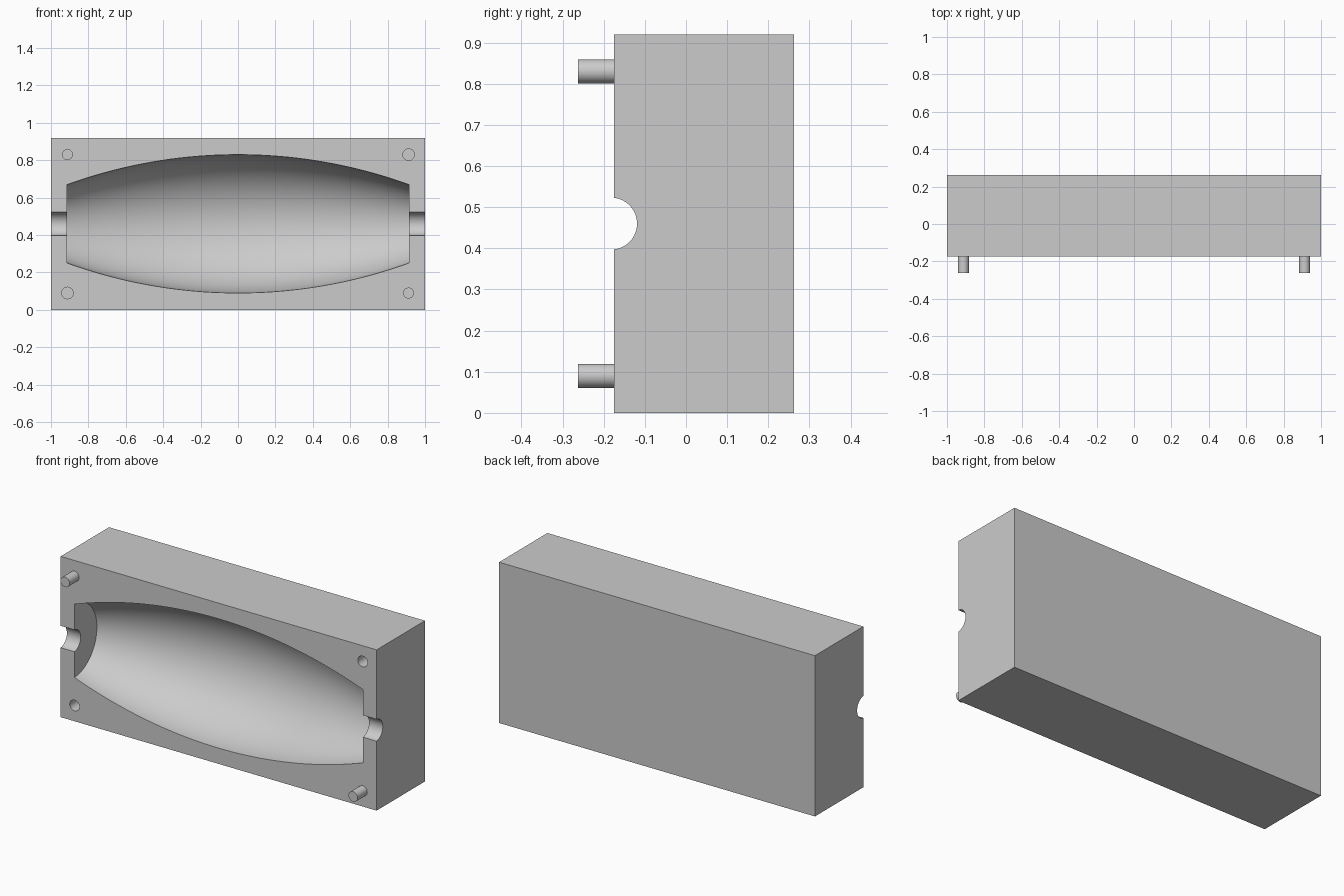
import bpy
import math
from mathutils import Matrix

if "Cube" in bpy.data.objects:
    bpy.data.objects.remove(bpy.data.objects["Cube"])

FRONT, BACK, HEIGHT = -0.175, 0.262, 0.92
MID_Z = HEIGHT / 2
AXIS_Y = FRONT - 0.007
PEG_X, PEG_Z = 0.912, 0.37

grey = bpy.data.materials.new("plain grey")
grey.use_nodes = True
colour = (0.6, 0.6, 0.6, 1)
grey.diffuse_color = colour
grey.node_tree.nodes["Principled BSDF"].inputs["Base Color"].default_value = colour


def lathe(name, profile, steps=96):
    """Revolve (x, radius) points around the long axis of the block."""
    verts = [(x, r * math.cos(math.tau * i / steps), r * math.sin(math.tau * i / steps))
             for x, r in profile for i in range(steps)]
    faces = [(k * steps + i, k * steps + (i + 1) % steps,
              (k + 1) * steps + (i + 1) % steps, (k + 1) * steps + i)
             for k in range(len(profile) - 1) for i in range(steps)]
    last = (len(profile) - 1) * steps
    faces += [tuple(reversed(range(steps))), tuple(range(last, last + steps))]
    mesh = bpy.data.meshes.new(name)
    mesh.from_pydata(verts, [], faces)
    mesh.transform(Matrix.Translation((0, AXIS_Y, MID_Z)))
    mesh.update()
    mesh.materials.append(grey)
    obj = bpy.data.objects.new(name, mesh)
    bpy.context.collection.objects.link(obj)
    return obj


def rod(name, x, z, radius, y0, y1):
    """Round bar running front to back."""
    bpy.ops.mesh.primitive_cylinder_add(
        vertices=40, radius=radius, depth=y1 - y0,
        location=(x, (y0 + y1) / 2, z), rotation=(math.pi / 2, 0, 0))
    obj = bpy.context.object
    obj.name = name
    obj.data.materials.append(grey)
    return obj


def smooth(obj):
    bpy.ops.object.select_all(action="DESELECT")
    obj.select_set(True)
    bpy.context.view_layer.objects.active = obj
    bpy.ops.object.shade_smooth_by_angle(angle=math.radians(25))


# Block
bpy.ops.mesh.primitive_cube_add(size=1, location=(0, (FRONT + BACK) / 2, MID_Z))
block = bpy.context.object
block.name = "mould_block"
block.scale = (2, BACK - FRONT, HEIGHT)
bpy.ops.object.transform_apply(location=True, rotation=True, scale=True)
block.data.materials.append(grey)

# Barrel-shaped cavity with a narrow channel out of each end
END_X, END_R, MID_R, CHANNEL_R, N = 0.913, 0.21, 0.37, 0.063, 40
rise = MID_R - END_R
bow = (END_X ** 2 + rise ** 2) / (2 * rise)
xs = [END_X * (2 * i / N - 1) for i in range(N + 1)]
arc = [(x, MID_R - bow + math.sqrt(bow ** 2 - x ** 2)) for x in xs]
profile = ([(-1.1, CHANNEL_R), (-END_X, CHANNEL_R)] + arc
           + [(END_X, CHANNEL_R), (1.1, CHANNEL_R)])
cutters = [lathe("cavity_cutter", profile)]

# Locating pins on one diagonal, sockets on the other
for side, label in ((-1, "right"), (1, "left")):
    pin = rod(label + "_pin", side * PEG_X, MID_Z - side * PEG_Z, 0.029, -BACK, FRONT)
    smooth(pin)
    cutters.append(rod(label + "_socket_cutter", side * PEG_X, MID_Z + side * PEG_Z,
                       0.031, FRONT - 0.05, FRONT + 0.095))

# Carve the block
for cutter in cutters:
    mod = block.modifiers.new(cutter.name, "BOOLEAN")
    mod.operation = "DIFFERENCE"
    mod.solver = "EXACT"
    mod.object = cutter
    bpy.context.view_layer.objects.active = block
    bpy.ops.object.modifier_apply(modifier=mod.name)
    bpy.data.objects.remove(cutter)
smooth(block)
